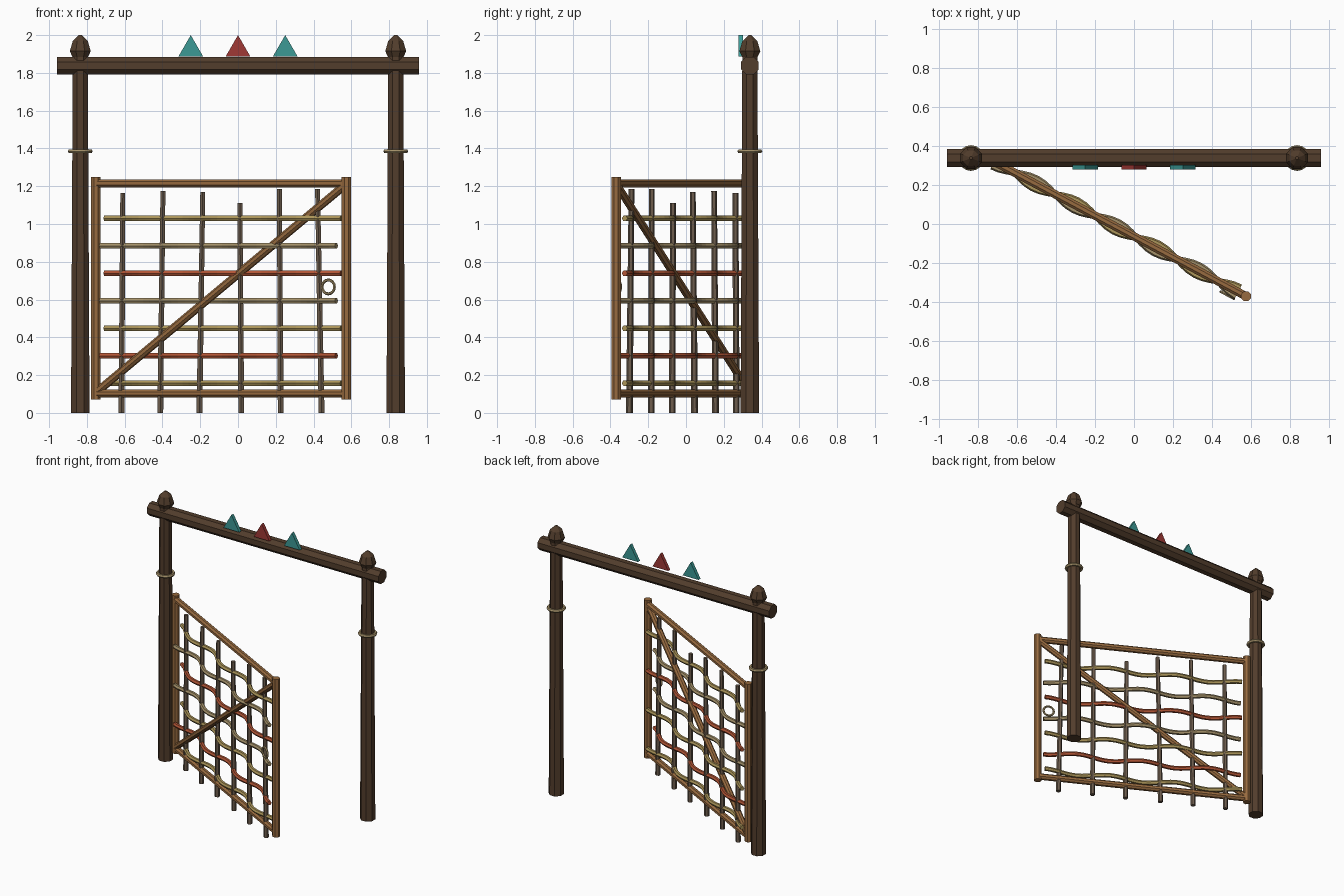
import bpy, bmesh, math
from mathutils import Vector

if "Cube" in bpy.data.objects:
    bpy.data.objects.remove(bpy.data.objects["Cube"], do_unlink=True)


def material(name, *rgb):
    m = bpy.data.materials.new(name)
    m.use_nodes = True
    color = (*rgb, 1)
    m.diffuse_color = color
    m.node_tree.nodes["Principled BSDF"].inputs["Base Color"].default_value = color
    return m


DARK = material("dark timber", 0.085, 0.047, 0.025)
WOOD = material("golden wood", 0.31, 0.145, 0.05)
STAKE = material("grey bark", 0.155, 0.11, 0.075)
STRAW = material("yellow cane", 0.41, 0.30, 0.10)
TAN = material("pale cane", 0.37, 0.28, 0.14)
RUST = material("rust cane", 0.44, 0.09, 0.035)
TEAL = material("teal cloth", 0.045, 0.32, 0.30)
RED = material("red cloth", 0.35, 0.04, 0.035)


def sweep(name, points, radii, sides, mat, phase=None):
    """Skin a polygon of given radius along a list of points."""
    pts = [Vector(p) for p in points]
    phase = math.pi / sides if phase is None else phase
    bm = bmesh.new()
    rings = []
    for i, p in enumerate(pts):
        axis = (pts[min(i + 1, len(pts) - 1)] - pts[max(i - 1, 0)]).normalized()
        ref = Vector((1, 0, 0)) if abs(axis.z) > 0.9 else Vector((0, 0, 1))
        u = (ref - axis * ref.dot(axis)).normalized()
        v = axis.cross(u)
        ring = []
        for k in range(sides):
            a = phase + math.tau * k / sides
            ring.append(bm.verts.new(p + (u * math.cos(a) + v * math.sin(a)) * radii[i]))
        rings.append(ring)
    for a, b in zip(rings, rings[1:]):
        for k in range(sides):
            n = (k + 1) % sides
            bm.faces.new((a[k], a[n], b[n], b[k]))
    bm.faces.new(rings[0][::-1])
    bm.faces.new(rings[-1])
    bmesh.ops.recalc_face_normals(bm, faces=bm.faces)
    me = bpy.data.meshes.new(name)
    bm.to_mesh(me)
    bm.free()
    me.materials.append(mat)
    ob = bpy.data.objects.new(name, me)
    bpy.context.collection.objects.link(ob)
    return ob


def rod(name, a, b, r, mat, r2=None, sides=8):
    return sweep(name, (a, b), (r, r if r2 is None else r2), sides, mat)


def ring(name, loc, rot, major, minor, mat):
    bpy.ops.mesh.primitive_torus_add(location=loc, rotation=rot, major_radius=major,
                                     minor_radius=minor, major_segments=16, minor_segments=6)
    ob = bpy.context.object
    ob.name = name
    ob.data.materials.append(mat)


# Posts with pointed caps and rope bands
POST_X, POST_Y = 0.835, 0.338
for side, s in (("left", 1), ("right", -1)):
    x = s * POST_X
    rod(side + "_post", (x, POST_Y, 0), (x, POST_Y, 1.91), 0.053, DARK, 0.043)
    cap = ((1.885, 0.045), (1.915, 0.06), (1.968, 0.043), (2.0, 0.008))
    sweep(side + "_post_cap", [(x, POST_Y, z) for z, r in cap], [r for z, r in cap], 8, DARK)
    ring(side + "_post_band", (x, POST_Y, 1.385), (0, 0, 0), 0.054, 0.012, TAN)

# Lintel beam and the three pennants
rod("lintel_beam", (-0.957, POST_Y, 1.838), (0.957, POST_Y, 1.838), 0.051, DARK)
for i, mat in enumerate((TEAL, RED, TEAL)):
    x = (i - 1) * 0.25
    sweep("pennant", ((x, 0.278, 1.925), (x, 0.303, 1.925)), (0.075, 0.075), 3, mat, 0)

# Gate frame, swung open on the right post
HINGE = Vector((-0.752, POST_Y, 0))
ALONG = Vector((0.574, -0.37, 0)) - HINGE
WIDTH = ALONG.length
ALONG.normalize()
BACK = Vector((-ALONG.y, ALONG.x, 0))


def gate(t, z, depth=0):
    return HINGE + ALONG * t + BACK * depth + Vector((0, 0, z))


for name, t in (("hinge_stile", 0), ("latch_stile", WIDTH)):
    rod(name, gate(t, 0.07), gate(t, 1.25), 0.027, WOOD)
for name, z in (("bottom_rail", 0.103), ("top_rail", 1.215)):
    rod(name, gate(0, z), gate(WIDTH, z), 0.023, WOOD)
rod("diagonal_brace", gate(0.01, 0.115), gate(WIDTH - 0.01, 1.205), 0.022, WOOD)

# Upright stakes
TOPS = (1.165, 1.175, 1.17, 1.11, 1.185, 1.185)
LEANS = (0.004, 0.008, 0.01, -0.004, -0.004, -0.012)
SPACING = 0.237
for i, (top, lean) in enumerate(zip(TOPS, LEANS)):
    t = 0.157 + i * SPACING
    rod("stake", gate(t - lean, 0), gate(t + lean, top), 0.018, STAKE, 0.015, 6)

# Woven canes, waving to opposite sides on alternate rows
CANES = (STRAW, TAN, RUST, TAN, STRAW, RUST, STRAW)
START, END, STEPS = 0.04, WIDTH - 0.046, 36
for row, mat in enumerate(CANES):
    z = 1.03 - row * 0.1455
    sign = 1 if row % 2 == 0 else -1
    path = []
    for k in range(STEPS + 1):
        f = k / STEPS
        wave = 0.027 * sign * math.cos(6 * math.pi * f)
        path.append(gate(START + (END - START) * f, z, wave))
    sweep("woven_cane", path, [0.016] * len(path), 6, mat)

# Latch ring
angle = math.atan2(ALONG.y, ALONG.x)
ring("latch_ring", gate(1.416, 0.667, -0.04), (math.pi / 2, 0, angle), 0.037, 0.008, TAN)
